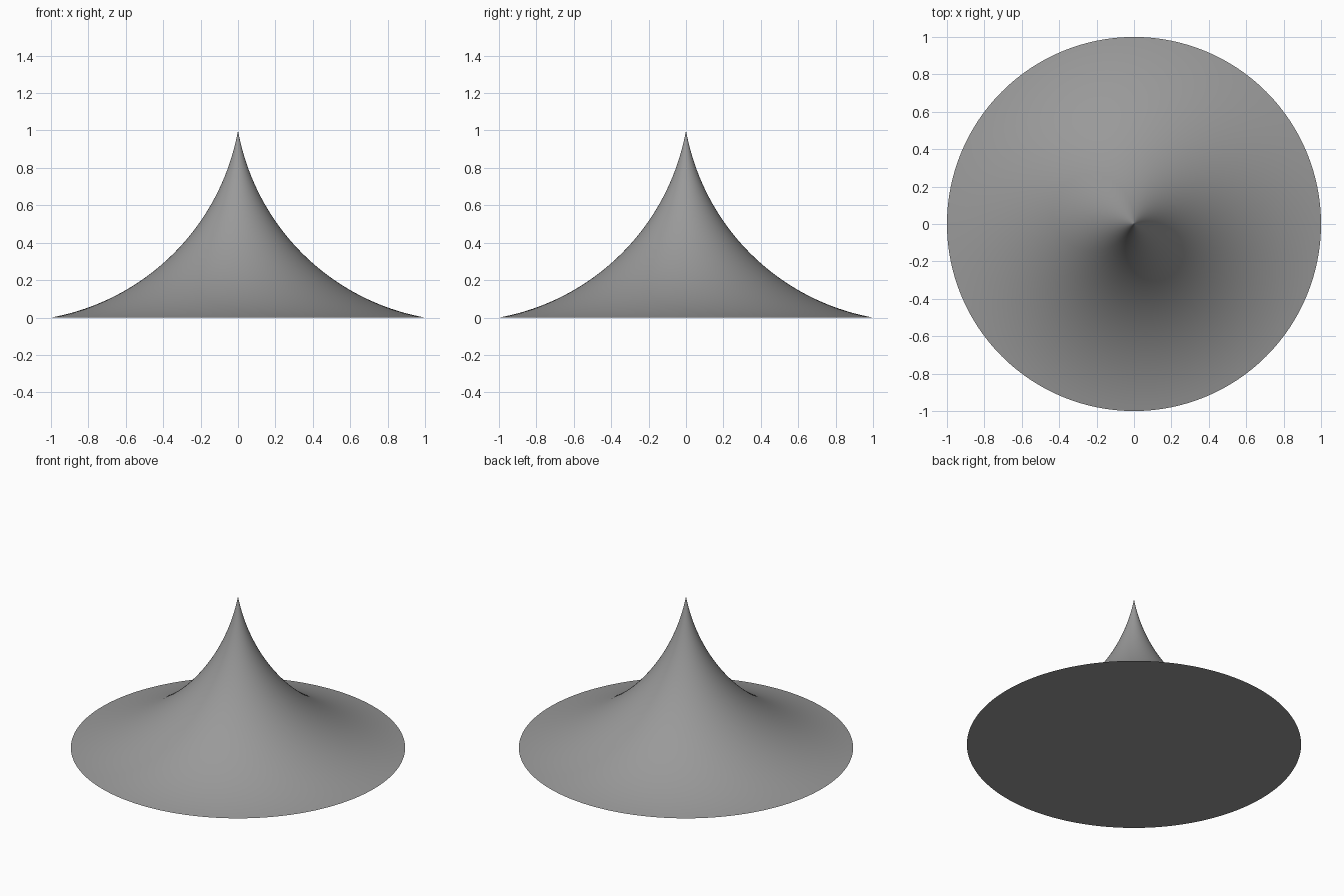
import bpy, bmesh, math

if "Cube" in bpy.data.objects:
    bpy.data.objects.remove(bpy.data.objects["Cube"])

SEGMENTS = 128   # steps around the axis
STEPS = 48       # steps along the profile
C = 1.22         # arc centre (C, C) of the concave profile
R = math.hypot(C, C - 1)

# Plain grey material
grey = bpy.data.materials.new("grey")
grey.diffuse_color = (0.32, 0.32, 0.32, 1)
grey.use_nodes = True
grey.node_tree.nodes["Principled BSDF"].inputs["Base Color"].default_value = grey.diffuse_color

# Concave arc from the rim (1, 0) up to the tip (0, 1)
a0 = math.atan2(-C, 1 - C)
a1 = math.atan2(1 - C, -C)
profile = []
for i in range(STEPS):
    a = a0 + (a1 - a0) * i / STEPS
    profile.append((C + R * math.cos(a), max(0.0, C + R * math.sin(a))))

# Flared spire: rings along the profile, a tip fan and a flat base
bm = bmesh.new()
rings = []
for r, z in profile:
    rings.append([bm.verts.new((r * math.cos(t), r * math.sin(t), z))
                  for t in (2 * math.pi * k / SEGMENTS for k in range(SEGMENTS))])
tip = bm.verts.new((0, 0, 1))
for k in range(SEGMENTS):
    n = (k + 1) % SEGMENTS
    for low, high in zip(rings, rings[1:]):
        bm.faces.new((low[k], low[n], high[n], high[k]))
    bm.faces.new((rings[-1][k], rings[-1][n], tip))
bm.faces.new(rings[0][::-1])

mesh = bpy.data.meshes.new("flared_spire")
bm.to_mesh(mesh)
bm.free()
mesh.materials.append(grey)
spire = bpy.data.objects.new("flared_spire", mesh)
bpy.context.collection.objects.link(spire)

# Smooth surface with a sharp rim
bpy.context.view_layer.objects.active = spire
spire.select_set(True)
bpy.ops.object.shade_smooth_by_angle(angle=math.radians(40))
